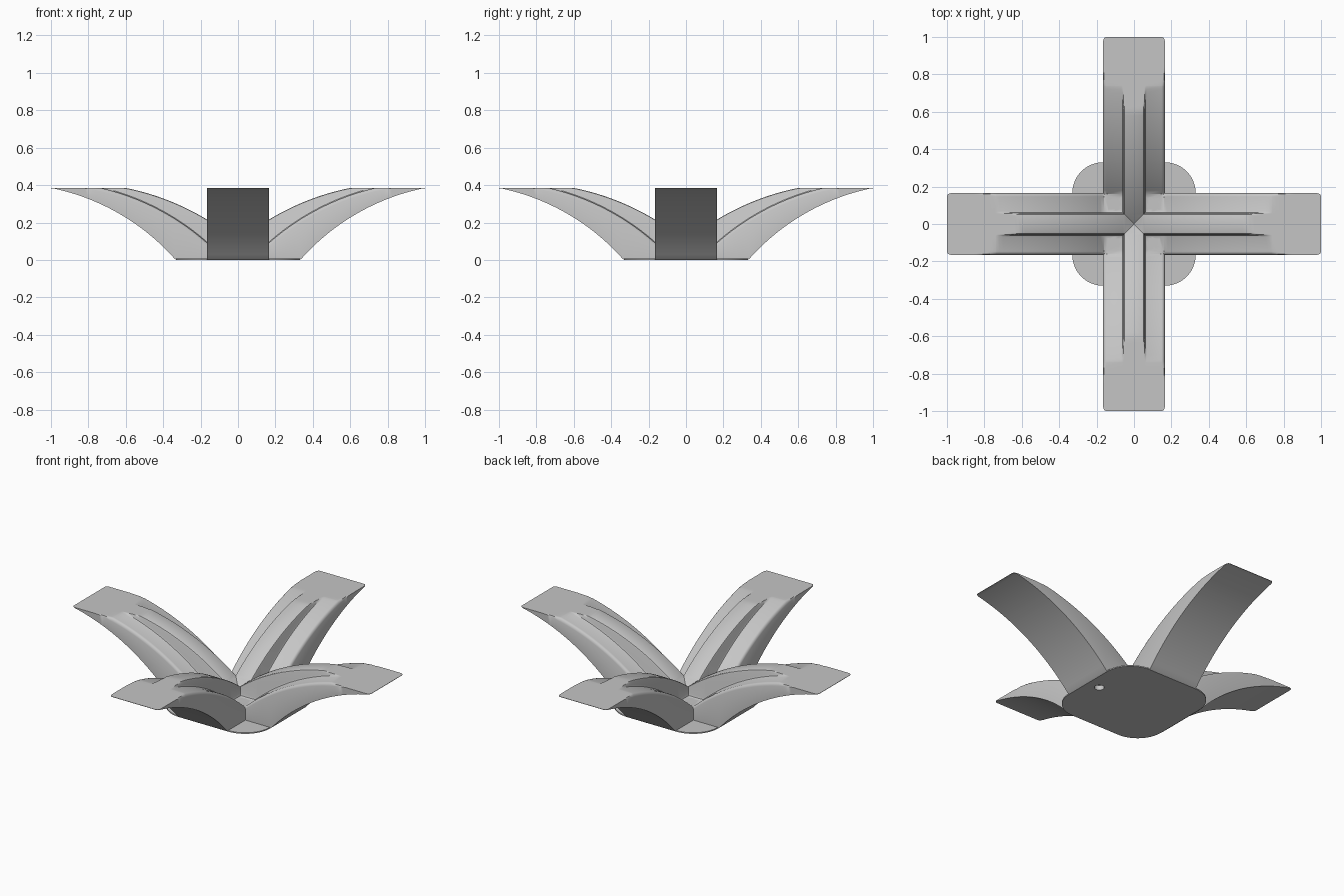
import bpy, bmesh, math

if "Cube" in bpy.data.objects:
    bpy.data.objects.remove(bpy.data.objects["Cube"])

TOP = 0.385      # height of the flat arm tips
HALF = 0.165     # half width of an arm
BASE = 0.33      # half width of the foot

grey = bpy.data.materials.new("mid_grey")
grey.use_nodes = True
colour = (0.56, 0.56, 0.56, 1)
grey.diffuse_color = colour
grey.node_tree.nodes["Principled BSDF"].inputs["Base Color"].default_value = colour


def arc(x, cx, cz, r):
    return cz + math.sqrt(max(r * r - (x - cx) ** 2, 0))


def ridge(x):
    return arc(min(x, 0.8), 0.865, -0.939, 1.35)


def shoulder(x):
    return max(arc(min(x, 1.0), 1.027, -0.882, 1.3), 0.085)


def underside(x):
    return 0.0 if x <= BASE else min(max(arc(x, 1.235, -0.792, 1.2), 0), TOP - 0.002)


def section(x):
    """Outline across the arm: flat underside, rounded shoulders, raised rib."""
    s, r = shoulder(x), ridge(x)
    half = [(HALF, s - 0.018), (HALF - 0.004, s - 0.008), (HALF - 0.010, s - 0.002),
            (HALF - 0.018, s), (0.068, s), (0.061, s + 0.004), (0.057, s + 0.014),
            (0.055, max(r - 0.010, s + 0.015)), (0.052, r - 0.003), (0.045, r)]
    low = underside(x)
    half = [(HALF, low)] + [(y, max(min(z, TOP), low + 0.002)) for y, z in half]
    # rounded plan corners at the tip
    t = max(0, x - 0.975) / 0.025
    k = 1 - 0.1 * (1 - math.sqrt(1 - min(t, 1) ** 2))
    return [(y * k, z) for y, z in half] + [(-y * k, z) for y, z in reversed(half)]


def finish(bm, name):
    bmesh.ops.recalc_face_normals(bm, faces=bm.faces)
    me = bpy.data.meshes.new(name)
    bm.to_mesh(me)
    bm.free()
    ob = bpy.data.objects.new(name, me)
    bpy.context.collection.objects.link(ob)
    me.materials.append(grey)
    return ob


def beam(name, turned):
    """Two opposite arms swept as one piece."""
    half = sorted({i / 50 for i in range(51)} | {BASE, 0.735, 0.79, 0.975, 0.99, 0.997})
    stations = [-x for x in reversed(half) if x > 0] + half
    bm = bmesh.new()
    rings = []
    for x in stations:
        pts = section(abs(x))
        rings.append([bm.verts.new((-y, x, z) if turned else (x, y, z)) for y, z in pts])
    for a, b in zip(rings, rings[1:]):
        for i in range(len(a)):
            j = (i + 1) % len(a)
            bm.faces.new((a[i], a[j], b[j], b[i]))
    bm.faces.new(rings[0])
    bm.faces.new(rings[-1])
    return finish(bm, name)


def foot_plate():
    """Thin square plate with large rounded corners."""
    bm = bmesh.new()
    ring = []
    for q in range(4):
        a0 = q * math.pi / 2
        cx = HALF if q in (0, 3) else -HALF
        cy = HALF if q < 2 else -HALF
        for i in range(17):
            a = a0 + i * math.pi / 32
            ring.append(bm.verts.new((cx + HALF * math.cos(a), cy + HALF * math.sin(a), 0)))
    bmesh.ops.remove_doubles(bm, verts=ring, dist=0.0001)
    face = bm.faces.new([v for v in ring if v.is_valid])
    new = bmesh.ops.extrude_face_region(bm, geom=[face])["geom"]
    bmesh.ops.translate(bm, vec=(0, 0, 0.007),
                        verts=[g for g in new if isinstance(g, bmesh.types.BMVert)])
    return finish(bm, "foot_plate")


def combine(target, other, operation):
    mod = target.modifiers.new("combine", "BOOLEAN")
    mod.operation = operation
    mod.solver = "EXACT"
    mod.object = other
    bpy.ops.object.select_all(action="DESELECT")
    target.select_set(True)
    bpy.context.view_layer.objects.active = target
    bpy.ops.object.modifier_apply(modifier=mod.name)
    bpy.data.objects.remove(other)


# Crossed arms joined to the foot
body = beam("four_arm_stand", False)
combine(body, beam("cross_arms", True), "UNION")
combine(body, foot_plate(), "UNION")

# Small round socket under one arm
bpy.ops.mesh.primitive_cylinder_add(vertices=24, radius=0.027, depth=0.06, location=(0.25, 0, 0))
socket = bpy.context.object
socket.name = "socket_cutter"
socket.hide_render = True
combine(body, socket, "DIFFERENCE")

bpy.ops.object.select_all(action="DESELECT")
body.select_set(True)
bpy.context.view_layer.objects.active = body
bpy.ops.object.shade_smooth_by_angle(angle=math.radians(35))
